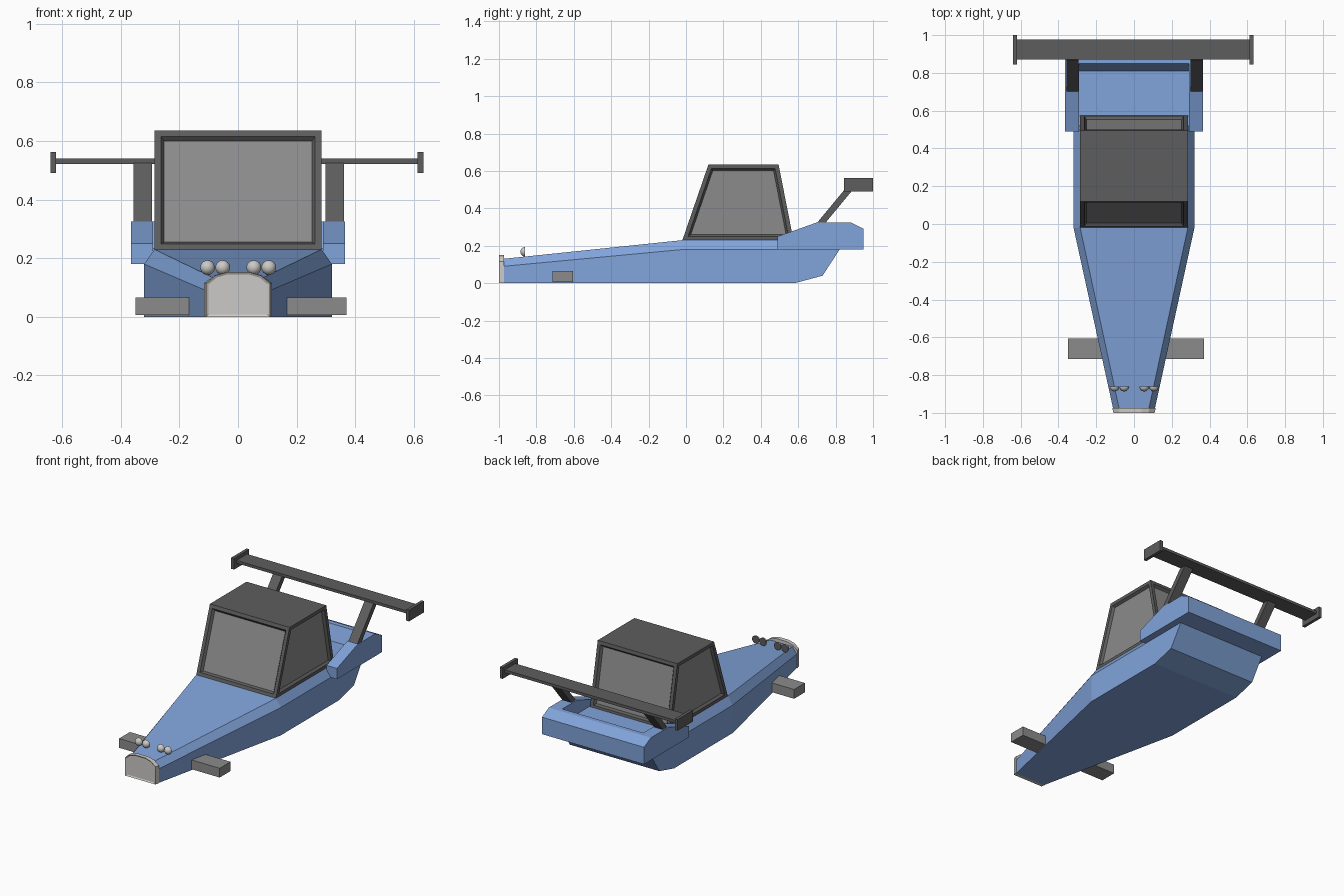
import bpy, bmesh
from mathutils import Vector

cube = bpy.data.objects.get("Cube")
if cube:
    bpy.data.objects.remove(cube)


def material(name, rgb):
    mat = bpy.data.materials.new(name)
    mat.use_nodes = True
    colour = (*rgb, 1)
    mat.diffuse_color = colour
    mat.node_tree.nodes["Principled BSDF"].inputs["Base Color"].default_value = colour
    return mat


BLUE = material("body blue", (0.22, 0.37, 0.70))
DARK = material("dark grey", (0.11, 0.11, 0.11))
GREY = material("mid grey", (0.26, 0.26, 0.26))
PALE = material("pale grey", (0.60, 0.59, 0.57))


def finish(name, bm, *mats):
    bmesh.ops.recalc_face_normals(bm, faces=bm.faces)
    mesh = bpy.data.meshes.new(name)
    bm.to_mesh(mesh)
    bm.free()
    for mat in mats:
        mesh.materials.append(mat)
    obj = bpy.data.objects.new(name, mesh)
    bpy.context.collection.objects.link(obj)
    return obj


def loft(rings):
    """Skin a list of closed rings and cap both ends."""
    bm = bmesh.new()
    rows = [[bm.verts.new(p) for p in ring] for ring in rings]
    count = len(rows[0])
    for a, b in zip(rows, rows[1:]):
        for i in range(count):
            j = (i + 1) % count
            bm.faces.new((a[i], a[j], b[j], b[i]))
    bm.faces.new(rows[0])
    bm.faces.new(rows[-1][::-1])
    bmesh.ops.recalc_face_normals(bm, faces=bm.faces)
    return bm


def side_prism(profile, x0, x1):
    """Extrude a (y, z) profile across x."""
    return loft([[(x, y, z) for y, z in profile] for x in (x0, x1)])


def box(name, mat, x, y, z):
    profile = [(y[0], z[0]), (y[1], z[0]), (y[1], z[1]), (y[0], z[1])]
    return finish(name, side_prism(profile, *x), mat)


# Hull: y, bottom z, chine half width and z, deck half width and z
stations = [
    (-0.98, 0, 0.11, 0.09, 0.078, 0.13),
    (-0.02, 0, 0.32, 0.18, 0.285, 0.23),
    (0.58, 0, 0.32, 0.18, 0.285, 0.23),
    (0.73, 0.04, 0.32, 0.18, 0.285, 0.23),
    (0.82, 0.178, 0.32, 0.18, 0.285, 0.23),
]
rings = []
for y, low, cw, cz, dw, dz in stations:
    half = [(cw, low), (cw, cz), (dw, dz)]
    outline = half + [(-x, z) for x, z in reversed(half)]
    rings.append([(x, y, z) for x, z in outline])
finish("hull", loft(rings), BLUE)

# Rear deck: side pods joined by a recessed tail
pod = [(0.49, 0.18), (0.49, 0.25), (0.70, 0.325), (0.88, 0.325), (0.95, 0.29), (0.95, 0.18)]
tail = [(0.52, 0.18), (0.52, 0.235), (0.81, 0.235), (0.85, 0.325)] + pod[3:]
finish("tail_deck", side_prism(tail, -0.29, 0.29), BLUE)
for side, s in (("left", 1), ("right", -1)):
    finish(side + "_rear_pod", side_prism(pod, s * 0.29, s * 0.365), BLUE)

# Cabin with four recessed windows
cabin = side_prism([(-0.02, 0.228), (0.12, 0.635), (0.495, 0.635), (0.575, 0.228)], -0.285, 0.285)
panes = [f for f in cabin.faces if abs(f.normal.z) < 0.7]
bmesh.ops.inset_individual(cabin, faces=panes, thickness=0.022, use_even_offset=True)
bmesh.ops.inset_individual(cabin, faces=panes, thickness=0.011, depth=-0.015, use_even_offset=True)
for f in panes:
    f.material_index = 1
finish("cabin", cabin, DARK, GREY)

# Nose plate with an arched top and a thin rim
arch = [(0.113, 0.0), (0.113, 0.115), (0.08, 0.141), (0.04, 0.152)]
arch += [(-x, z) for x, z in reversed(arch)]
nose = loft([[(x * k, y, z) for x, z in arch] for y, k in ((-1, 0.96), (-0.973, 1.02))])
front = [f for f in nose.faces if f.normal.y < -0.9]
bmesh.ops.inset_individual(nose, faces=front, thickness=0.008, depth=-0.005, use_even_offset=True)
finish("nose_plate", nose, PALE)

# Headlamps: domes facing forward with dark backs
for i, x in enumerate((-0.104, -0.052, 0.054, 0.105)):
    bm = bmesh.new()
    bmesh.ops.create_uvsphere(bm, u_segments=20, v_segments=12, radius=0.025)
    bmesh.ops.bisect_plane(bm, geom=bm.verts[:] + bm.edges[:] + bm.faces[:],
                           plane_co=(0, 0, 0), plane_no=(0, 1, 0), clear_outer=True)
    rim = [e for e in bm.edges if e.is_boundary]
    for f in bmesh.ops.holes_fill(bm, edges=rim, sides=0)["faces"]:
        f.material_index = 1
    bmesh.ops.translate(bm, verts=bm.verts, vec=Vector((x, -0.861, 0.168)))
    lamp = finish("headlamp_%d" % (i + 1), bm, PALE, DARK)
    bpy.ops.object.select_all(action="DESELECT")
    lamp.select_set(True)
    bpy.context.view_layer.objects.active = lamp
    bpy.ops.object.shade_smooth_by_angle()

# Front side blocks
box("left_front_block", GREY, (0.16, 0.37), (-0.715, -0.605), (0.006, 0.066))
box("right_front_block", GREY, (-0.35, -0.16), (-0.715, -0.605), (0.006, 0.066))

# Rear wing: blade, end plates and raked struts
box("wing_blade", DARK, (-0.62, 0.612), (0.87, 0.978), (0.522, 0.54))
box("left_end_plate", DARK, (0.612, 0.632), (0.845, 1.0), (0.49, 0.562))
box("right_end_plate", DARK, (-0.64, -0.62), (0.845, 1.0), (0.49, 0.562))
strut = [(0.69, 0.31), (0.735, 0.31), (0.913, 0.525), (0.868, 0.525)]
finish("left_wing_strut", side_prism(strut, 0.298, 0.362), DARK)
finish("right_wing_strut", side_prism(strut, -0.357, -0.293), DARK)
